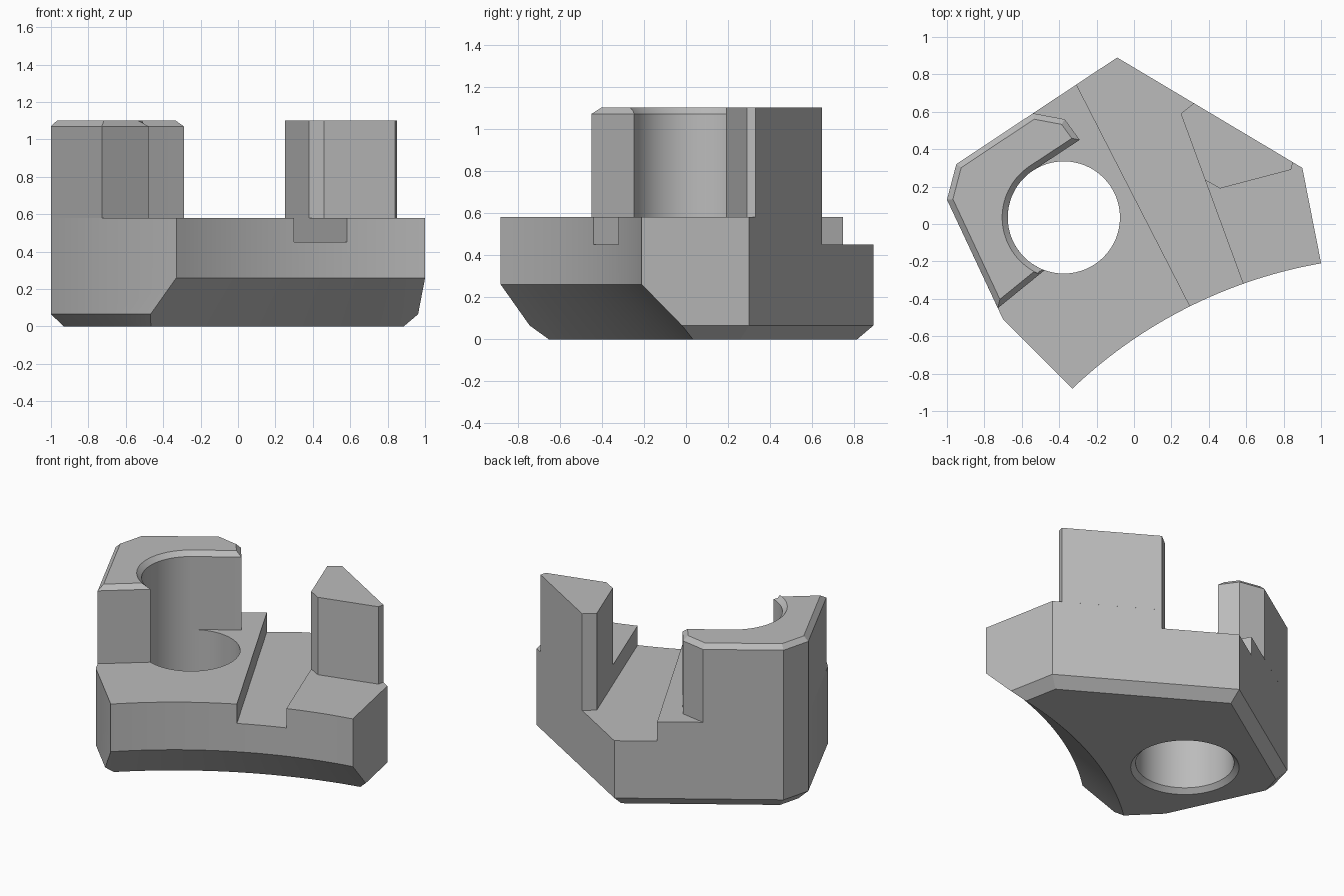
import bpy, bmesh, math

if "Cube" in bpy.data.objects:
    bpy.data.objects.remove(bpy.data.objects["Cube"], do_unlink=True)

grey = bpy.data.materials.new("plain grey")
grey.use_nodes = True
grey.diffuse_color = (0.5, 0.5, 0.5, 1)
grey.node_tree.nodes["Principled BSDF"].inputs["Base Color"].default_value = (0.5, 0.5, 0.5, 1)

DECK, FLOOR, TOP = 0.58, 0.45, 1.10
HOLE, HOLE_R = (-0.375, 0.035), 0.3


def finish(name, bm):
    bmesh.ops.recalc_face_normals(bm, faces=bm.faces)
    mesh = bpy.data.meshes.new(name)
    bm.to_mesh(mesh)
    bm.free()
    mesh.materials.append(grey)
    obj = bpy.data.objects.new(name, mesh)
    bpy.context.collection.objects.link(obj)
    return obj


def prism(name, outline, z0, z1, chamfer_z=None, chamfer=0.0):
    """Extrude an outline, with an optional chamfer around the edges at one height."""
    bm = bmesh.new()
    base = bm.faces.new([bm.verts.new((x, y, z0)) for x, y in outline])
    up = bmesh.ops.extrude_face_region(bm, geom=[base], use_keep_orig=True)
    for v in up["geom"]:
        if isinstance(v, bmesh.types.BMVert):
            v.co.z = z1
    bmesh.ops.recalc_face_normals(bm, faces=bm.faces)
    if chamfer:
        rim = [e for e in bm.edges if all(abs(v.co.z - chamfer_z) < 1e-4 for v in e.verts)]
        bmesh.ops.bevel(bm, geom=rim, offset=chamfer, offset_type='OFFSET',
                        segments=1, profile=0.5, affect='EDGES', clamp_overlap=False)
    return finish(name, bm)


def turned(name, center, profile, steps):
    """Solid of revolution from (radius, height) pairs."""
    bm = bmesh.new()
    rings = []
    for r, z in profile:
        rings.append([bm.verts.new((center[0] + r * math.cos(2 * math.pi * i / steps),
                                    center[1] + r * math.sin(2 * math.pi * i / steps), z))
                      for i in range(steps)])
    for low, high in zip(rings, rings[1:]):
        for i in range(steps):
            j = (i + 1) % steps
            bm.faces.new((low[i], low[j], high[j], high[i]))
    bm.faces.new(rings[0])
    bm.faces.new(rings[-1])
    return finish(name, bm)


def activate(obj):
    bpy.ops.object.select_all(action='DESELECT')
    obj.select_set(True)
    bpy.context.view_layer.objects.active = obj


def cut(target, cutter):
    cutter.hide_render = True
    mod = target.modifiers.new("cut", 'BOOLEAN')
    mod.operation, mod.solver, mod.object = 'DIFFERENCE', 'EXACT', cutter
    activate(target)
    bpy.ops.object.modifier_apply(modifier=mod.name)
    bpy.data.objects.remove(cutter, do_unlink=True)


# Base block, chamfered underneath; its front is left long for the curved cut
base = prism("base_block", [(-0.09, 0.89), (-0.95, 0.32), (-1.0, 0.13), (-0.70, -0.51),
                            (-0.13, -1.08), (1.15, -0.97), (0.90, 0.30)],
             0, DECK, 0, 0.065)

# Concave front face with a wide sloping underside
cut(base, turned("front_cutter", (1.442, -2.742),
                 [(2.87, -0.04), (2.57, 0.26), (2.57, 0.8)], 256))

# Tapered channel across the deck
cut(base, prism("channel_cutter", [(-0.41, 0.945), (0.40, -0.635), (0.646, -0.49),
                                   (0.25, 0.59), (0.32, 0.646), (0.39, 0.706), (0.2, 1.0)],
                FLOOR, 1))

# Round through hole with a countersunk lower rim
cut(base, turned("hole_cutter", HOLE,
                 [(HOLE_R + 0.05, -0.02), (HOLE_R, 0.03), (HOLE_R, 0.8)], 64))

# Tall wrapped wall following the hole, chamfered on top
start, end, steps = math.radians(123.5), math.radians(250), 28
arc = [(HOLE[0] + HOLE_R * math.cos(a), HOLE[1] + HOLE_R * math.sin(a))
       for a in (start + (end - start) * i / steps for i in range(steps + 1))]
wall = prism("curved_wall", [(-0.728, -0.45), (-1.0, 0.13), (-0.95, 0.32), (-0.54, 0.592),
                             (-0.37, 0.56), (-0.29, 0.45)] + arc,
             DECK, TOP, TOP, 0.03)

# Plain angular post on the other side of the channel
post = prism("angular_post", [(0.25, 0.59), (0.32, 0.646), (0.85, 0.33),
                              (0.84, 0.29), (0.46, 0.19), (0.38, 0.235)], DECK, TOP)

for part in (base, wall, post):
    activate(part)
    bpy.ops.object.shade_smooth_by_angle(angle=math.radians(20))
